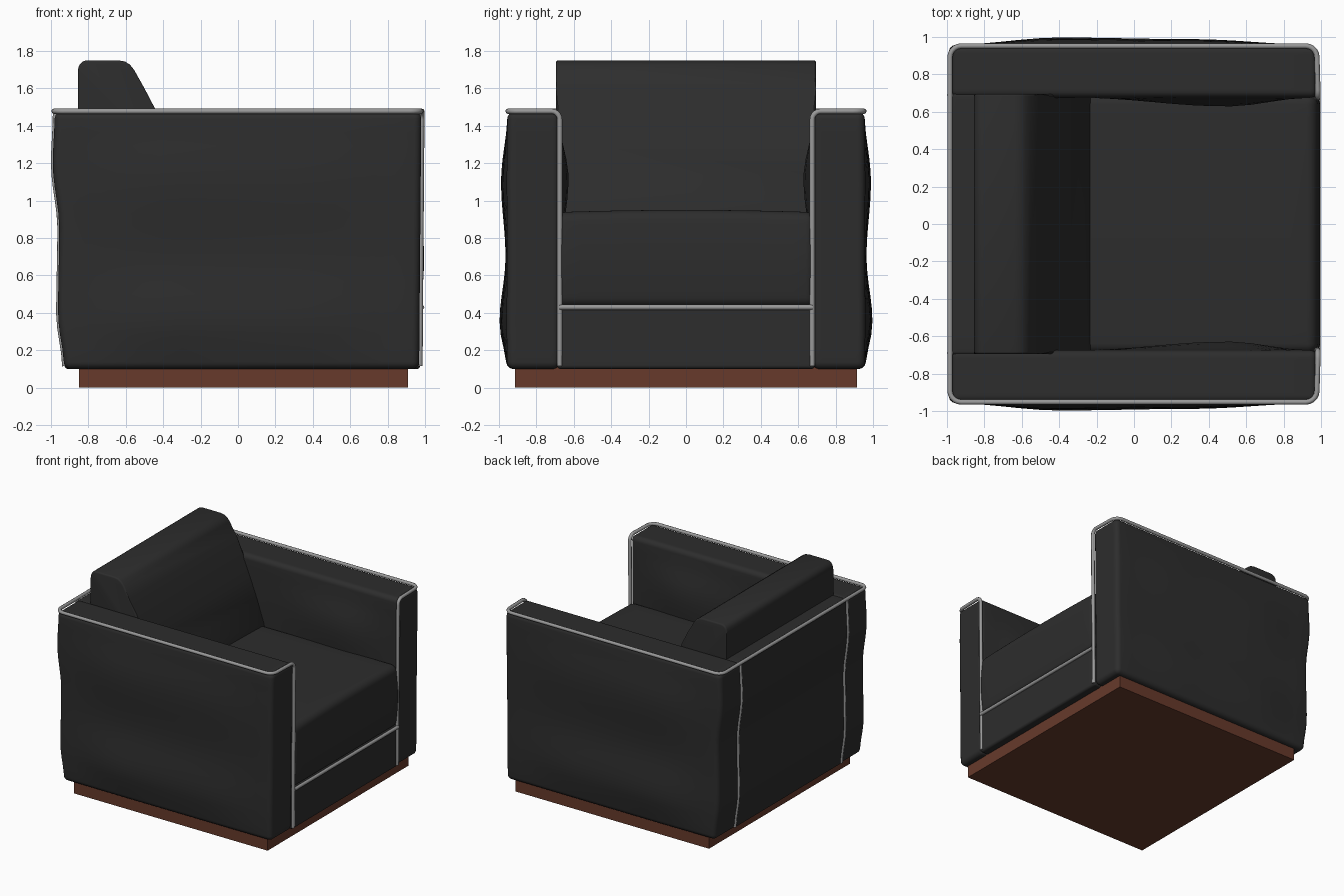
import bpy, bmesh, math
from mathutils import Vector

if "Cube" in bpy.data.objects:
    bpy.data.objects.remove(bpy.data.objects["Cube"])


def material(name, rgb):
    m = bpy.data.materials.new(name)
    m.diffuse_color = (*rgb, 1)
    m.use_nodes = True
    m.node_tree.nodes["Principled BSDF"].inputs["Base Color"].default_value = m.diffuse_color
    return m


LEATHER = material("black leather", (0.026, 0.026, 0.026))
PIPING = material("grey piping", (0.32, 0.32, 0.32))
WOOD = material("brown wood", (0.135, 0.042, 0.024))


def finish(name, bm, mat, angle=40):
    bmesh.ops.recalc_face_normals(bm, faces=bm.faces)
    me = bpy.data.meshes.new(name)
    bm.to_mesh(me)
    bm.free()
    ob = bpy.data.objects.new(name, me)
    bpy.context.collection.objects.link(ob)
    me.materials.append(mat)
    bpy.ops.object.select_all(action='DESELECT')
    ob.select_set(True)
    bpy.context.view_layer.objects.active = ob
    bpy.ops.object.shade_smooth_by_angle(angle=math.radians(angle))
    return ob


def ease(points, t):
    """Smooth interpolation through (position, value) points."""
    if t <= points[0][0]:
        return points[0][1]
    for (a, va), (b, vb) in zip(points, points[1:]):
        if t <= b:
            k = (1 - math.cos(math.pi * (t - a) / (b - a))) / 2
            return va + (vb - va) * k
    return points[-1][1]


def padded_box(name, lo, hi, r, bulge=None):
    """Rounded box with a dense skin, then shaped by a bulge function."""
    n, k = 24, 3
    bm = bmesh.new()
    bmesh.ops.create_cube(bm, size=2)
    bmesh.ops.subdivide_edges(bm, edges=bm.edges[:], cuts=n - 1, use_grid_fill=True)

    def place(t, a, b):
        i = round((t + 1) / 2 * n)
        if i < k:
            return a + r - r * math.tan(math.pi / 4 * (k - i) / k)
        if i > n - k:
            return b - r + r * math.tan(math.pi / 4 * (i - n + k) / k)
        return a + r + (b - a - 2 * r) * (i - k) / (n - 2 * k)

    for v in bm.verts:
        p = Vector([place(v.co[i], lo[i], hi[i]) for i in range(3)])
        q = Vector([min(max(p[i], lo[i] + r), hi[i] - r) for i in range(3)])
        p = q + (p - q).normalized() * r
        v.co = bulge(p) if bulge else p
    return finish(name, bm, LEATHER)


def tube(name, pts, r=0.014):
    """Piping along a polyline."""
    cu = bpy.data.curves.new(name, 'CURVE')
    cu.dimensions = '3D'
    cu.bevel_depth = r
    cu.bevel_resolution = 2
    cu.use_fill_caps = True
    sp = cu.splines.new('POLY')
    sp.points.add(len(pts) - 1)
    for p, c in zip(sp.points, pts):
        p.co = (*c, 1)
    ob = bpy.data.objects.new(name, cu)
    bpy.context.collection.objects.link(ob)
    cu.materials.append(PIPING)
    bpy.ops.object.select_all(action='DESELECT')
    ob.select_set(True)
    bpy.context.view_layer.objects.active = ob
    bpy.ops.object.convert(target='MESH')
    bpy.ops.object.shade_smooth_by_angle(angle=math.radians(50))


def arc(c, u, v, r, steps=5):
    """Quarter turn from c+u*r to c+v*r."""
    c, u, v = Vector(c), Vector(u), Vector(v)
    return [c + (u * math.cos(a) + v * math.sin(a)) * r
            for a in [math.pi / 2 * i / steps for i in range(steps + 1)]]


# How the padded surfaces swell with height
BACK_LEAN = [(0.1, 0.05), (0.4, 0.018), (0.85, 0.024), (1.2, -0.01), (1.47, 0.0)]
SIDE_SWELL = [(0.1, 0.005), (0.35, 0.042), (0.7, 0.01), (1.1, 0.034), (1.47, 0.0)]
ALONG = [(-0.98, 0.1), (-0.4, 1.0), (0.3, 0.8), (0.98, 0.1)]
INNER_Z = [(0.7, 0.2), (1.12, 1.0), (1.43, 0.0)]
INNER_X = [(-0.3, 0.0), (0.5, 0.047), (0.95, 0.0)]


def lean(p):
    if p.x < 0:
        p.x += ease(BACK_LEAN, p.z) * min(1, -p.x / 0.9)
    else:
        p.x -= 0.012 * p.x * (1.47 - p.z) / 1.37
    return p


# Wooden plinth
bm = bmesh.new()
bmesh.ops.create_cube(bm, size=1)
for v in bm.verts:
    v.co = (0.03 + v.co.x * 1.76, v.co.y * 1.83, 0.055 + v.co.z * 0.11)
finish("plinth", bm, WOOD)

# Arms
for s, side in ((-1, "left"), (1, "right")):
    def arm_shape(p, s=s):
        y = abs(p.y)
        outer = (y - 0.675) / 0.28
        y += outer * ease(SIDE_SWELL, p.z) * ease(ALONG, p.x)
        y -= (1 - outer) * ease(INNER_Z, p.z) * ease(INNER_X, p.x)
        p.y = s * y
        return lean(p)
    ya, yb = sorted((s * 0.675, s * 0.955))
    padded_box(side + "_arm", (-0.98, ya, 0.1), (0.98, yb, 1.475), 0.038, arm_shape)

# Back panel, front rail and seat cushion
padded_box("back_panel", (-0.978, -0.7, 0.1), (-0.78, 0.7, 1.473), 0.02, lean)
padded_box("front_rail", (-0.85, -0.69, 0.1), (0.975, 0.69, 0.435), 0.02)


def seat_shape(p):
    across = max(0, 1 - (p.y / 0.69) ** 2)
    if p.x > 0:
        h = max(0, math.sin(math.pi * (p.z - 0.43) / 0.51))
        p.x += 0.02 * h * p.x
    if p.z > 0.7:
        p.z += 0.012 * across
    return p


padded_box("seat_cushion", (-0.7, -0.69, 0.43), (0.975, 0.69, 0.938), 0.05, seat_shape)

# Back cushion: side profile extruded across the seat
profile = [(-0.855, 0.85), (-0.855, 1.68)]
profile += [(p.x, p.z) for p in arc((-0.805, 0, 1.7), (-1, 0, 0), (0, 0, 1), 0.05)]
profile += [(-0.64, 1.75), (-0.605, 1.744), (-0.578, 1.727), (-0.556, 1.7), (-0.50, 1.6),
            (-0.44, 1.485), (-0.37, 1.32), (-0.30, 1.14), (-0.235, 0.95), (-0.225, 0.85)]
bm = bmesh.new()
face = bm.faces.new([bm.verts.new((x, -0.695, z)) for x, z in profile])
out = bmesh.ops.extrude_face_region(bm, geom=[face])
for v in out["geom"]:
    if isinstance(v, bmesh.types.BMVert):
        v.co.y = 0.695
rims = [e for e in bm.edges if abs(e.verts[0].co.y - e.verts[1].co.y) < 0.01]
bmesh.ops.bevel(bm, geom=rims, offset=0.012, segments=3, profile=0.5, affect='EDGES')
finish("back_cushion", bm, LEATHER)

# Piping: arm top edge, front corner and down the front of each arm
for s, side in ((-1, "left"), (1, "right")):
    Z = 1.478
    pts = [Vector((-0.984, 0, Z))]
    pts += arc((-0.924, 0.892, Z), (-1, 0, 0), (0, 1, 0), 0.06)
    pts += arc((0.918, 0.892, Z), (0, 1, 0), (1, 0, 0), 0.06)
    pts += arc((0.983, 0.72, Z - 0.045), (0, 0, 1), (0, -1, 0), 0.045)
    pts += [Vector((0.978, 0.675, 0.8)), Vector((0.973, 0.675, 0.115))]
    tube(side + "_arm_piping", [(p.x, s * p.y, p.z) for p in pts])
    # Seam piping down the back
    zs = [1.475 - 1.36 * i / 20 for i in range(21)]
    tube(side + "_back_piping", [(-0.978 + ease(BACK_LEAN, z), s * 0.69, z) for z in zs], 0.012)

# Piping between front rail and seat
tube("seat_piping", [(0.982, -0.675, 0.43), (0.982, 0.675, 0.43)])
